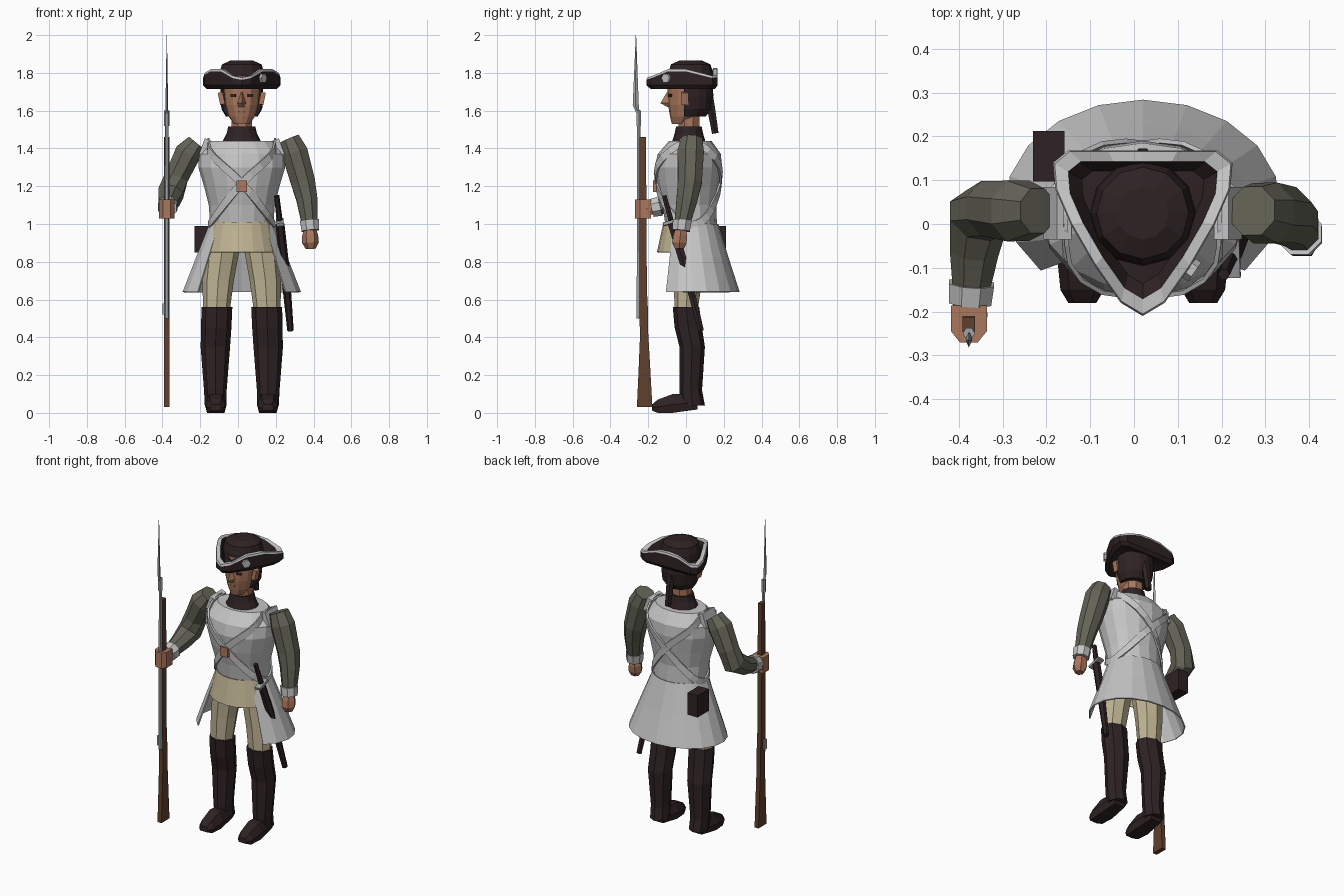
import bpy, bmesh, math
from mathutils import Vector

if "Cube" in bpy.data.objects:
    bpy.data.objects.remove(bpy.data.objects["Cube"])

CX = 0.02  # body centre line


def material(name, rgb):
    m = bpy.data.materials.new(name)
    m.diffuse_color = (*rgb, 1)
    m.use_nodes = True
    m.node_tree.nodes["Principled BSDF"].inputs["Base Color"].default_value = m.diffuse_color
    return m


COAT = material("pale_cloth", (0.56, 0.56, 0.56))
SLEEVE = material("olive_cloth", (0.125, 0.125, 0.095))
CREAM = material("cream_cloth", (0.52, 0.45, 0.29))
DARK = material("dark_leather", (0.028, 0.016, 0.017))
SKIN = material("skin", (0.40, 0.185, 0.11))
WOOD = material("wood", (0.115, 0.05, 0.026))
STEEL = material("steel", (0.36, 0.37, 0.38))


def loft(name, rings, mats, caps=True, closed=True, thick=0, band=None):
    """Skin a list of equal point rings; band(i) picks a material per ring gap."""
    bm = bmesh.new()
    vs = [[bm.verts.new(p) for p in r] for r in rings]
    n = len(vs[0])
    for i in range(len(vs) - 1):
        for j in range(n if closed else n - 1):
            k = (j + 1) % n
            f = bm.faces.new((vs[i][j], vs[i][k], vs[i + 1][k], vs[i + 1][j]))
            f.material_index = band(i) if band else 0
    if caps:
        bm.faces.new(vs[0][::-1])
        bm.faces.new(vs[-1])
    bmesh.ops.recalc_face_normals(bm, faces=bm.faces)
    me = bpy.data.meshes.new(name)
    bm.to_mesh(me)
    bm.free()
    for m in (mats if isinstance(mats, list) else [mats]):
        me.materials.append(m)
    ob = bpy.data.objects.new(name, me)
    bpy.context.collection.objects.link(ob)
    if thick:
        mod = ob.modifiers.new("thickness", "SOLIDIFY")
        mod.thickness = thick
        mod.offset = 0
    return ob


def oval(x, y, z, rx, ry, n=12, a0=0, a1=360):
    full = a1 - a0 == 360
    steps = n if full else n + 1
    angs = [math.radians(a0 + (a1 - a0) * i / n) for i in range(steps)]
    return [Vector((x + rx * math.cos(a), y + ry * math.sin(a), z)) for a in angs]


def tube(name, pts, radii, mat, n=8):
    pts = [Vector(p) for p in pts]
    rings = []
    for i, p in enumerate(pts):
        t = (pts[min(i + 1, len(pts) - 1)] - pts[max(i - 1, 0)]).normalized()
        u = t.cross(Vector((1, 0, 0))).normalized()
        v = t.cross(u)
        rings.append([p + radii[i] * (u * math.cos(a) + v * math.sin(a))
                      for a in [math.tau * (k + 0.5) / n for k in range(n)]])
    return loft(name, rings, mat)


def box(name, c, s, mat, rot=(0, 0, 0)):
    q = [(-.5, -.5), (.5, -.5), (.5, .5), (-.5, .5)]
    ob = loft(name, [[(x * s[0], y * s[1], z * s[2]) for x, y in q] for z in (-.5, .5)], mat)
    ob.location, ob.rotation_euler = c, rot
    return ob


# Torso: z, half width, front y, back y
TORSO = [(0.97, .165, -.105, .165), (1.1, .175, -.125, .16), (1.2, .2, -.15, .175),
         (1.3, .23, -.165, .19), (1.37, .23, -.15, .185), (1.44, .165, -.09, .135)]
loft("coat_body", [oval(CX, (f + b) / 2, z, w, (b - f) / 2, 16) for z, w, f, b in TORSO], COAT)


def torso_point(a, z):
    for lo, hi in zip(TORSO, TORSO[1:]):
        if z <= hi[0]:
            break
    t = (z - lo[0]) / (hi[0] - lo[0])
    w, f, b = [lo[i] + t * (hi[i] - lo[i]) for i in (1, 2, 3)]
    return Vector((CX + (w + .006) * math.cos(a),
                   (f + b) / 2 + ((b - f) / 2 + .006) * math.sin(a), z))


# Coat skirt, open at the front, and waistcoat skirt
loft("coat_skirt", [oval(CX, .05, .64, .31, .23, 14, -42, 222),
                    oval(CX, .04, .82, .24, .182, 14, -43, 223),
                    oval(CX, .03, 1.0, .168, .138, 14, -45, 225)],
     COAT, caps=False, closed=False, thick=.008)
loft("waistcoat_skirt", [oval(CX, .02, .85, .2, .17, 10, 180, 360),
                         oval(CX, .02, 1.01, .16, .135, 10, 180, 360)],
     CREAM, caps=False, closed=False, thick=.008)

# Crossed belts following the torso
for side, label in ((1, "left"), (-1, "right")):
    rows, n = [], 28
    for i in range(n):
        p = []
        for d in (-.02, 0, .02):
            a = math.tau * (i + d) / n
            p.append(torso_point(a if side > 0 else math.pi - a, 1.215 + .22 * math.cos(a)))
        t = (p[2] - p[0]).normalized()
        out = Vector((p[1].x - CX, p[1].y - .02, 0)).normalized()
        w = t.cross(out).normalized() * .02
        rows.append([p[1] - w, p[1] + w])
    loft(label + "_cross_belt", rows + rows[:1], COAT, caps=False, closed=False, thick=.01)
box("belt_plate", (CX, -.165, 1.2), (.055, .018, .06), SKIN)

# Legs, boots, feet and shoulder straps on both sides
for s, label in ((-1, "right"), (1, "left")):
    x = CX + s * .135
    loft(label + "_breeches", [oval(x + s * dx, y, z, rx, ry, 8) for z, dx, y, rx, ry in
         ((.53, 0, .0, .07, .06), (.7, -.01, .01, .083, .075), (.93, -.04, .02, .095, .095))], CREAM)
    loft(label + "_boot", [oval(x + s * dx, (f + b) / 2, z, w, (b - f) / 2, 8) for z, dx, w, f, b in
         ((.04, .003, .058, -.03, .1), (.12, .005, .06, -.035, .085), (.35, .005, .078, -.035, .1),
          (.45, 0, .08, -.06, .085), (.56, -.003, .082, -.07, .07))], DARK)
    loft(label + "_foot", [[(x + s * .003 + u * w, y, z0 + v * (z1 - z0)) for u, v in
         ((-.8, 0), (.8, 0), (1, .45), (.6, 1), (-.6, 1), (-1, .45))] for y, w, z0, z1 in
         ((-.18, .032, .012, .045), (-.15, .05, .0, .07), (-.07, .058, .0, .1),
          (.0, .052, .01, .1), (.06, .045, .018, .08))], DARK)
    box(label + "_shoulder_strap", (CX + s * .195, .025, 1.405), (.035, .12, .09), COAT,
        (0, s * -.35, 0))
    # ears and eyes
    box(label + "_ear", (CX + s * .108, -.005, 1.665), (.026, .035, .065), SKIN, (0, s * .2, 0))
    box(label + "_eye", (CX + s * .045, -.084, 1.68), (.03, .009, .014), DARK, (0, 0, s * .4))

# Arms: left hangs, right is bent forward
tube("left_sleeve", [(.27, .03, 1.45), (.30, .025, 1.38), (.345, .02, 1.22), (.365, .005, 1.13),
                     (.38, -.02, 1.0)], [.06, .075, .069, .06, .045], SLEEVE)
tube("left_cuff", [(.378, -.02, 1.02), (.383, -.026, .965)], [.054, .05], COAT)
tube("left_hand", [(.382, -.026, .98), (.382, -.03, .94), (.384, -.035, .9), (.386, -.035, .868)],
     [.03, .042, .044, .026], SKIN, 6)
tube("right_sleeve", [(-.22, .03, 1.43), (-.265, .03, 1.375), (-.325, .035, 1.25),
                      (-.355, .02, 1.165), (-.365, -.06, 1.12), (-.372, -.15, 1.09)],
     [.055, .075, .068, .072, .06, .045], SLEEVE)
tube("right_cuff", [(-.371, -.135, 1.095), (-.374, -.18, 1.085)], [.056, .052], COAT)
tube("right_wrist", [(-.374, -.17, 1.085), (-.376, -.21, 1.08)], [.036, .042], SKIN, 6)
loft("right_hand", [[(-.377 + u * .041, -.228 + v * .042, z) for u, v in
     ((-1, 1), (-1, -.4), (-.5, -1), (.5, -1), (1, -.4), (1, 1))] for z in (1.03, 1.13)], SKIN)

# Neck, collar and head
loft("collar", [oval(CX, .015, 1.43, .105, .09), oval(CX, .015, 1.48, .08, .075),
                oval(CX, .015, 1.515, .072, .068)], DARK)
tube("neck", [(CX, .015, 1.49), (CX, .015, 1.62)], [.06, .06], SKIN)
loft("head", [oval(CX, y, z, rx, ry) for z, y, rx, ry in
     ((1.53, -.03, .042, .045), (1.57, -.01, .07, .075), (1.63, .005, .09, .1),
      (1.71, .013, .1, .11), (1.78, .015, .1, .11))], SKIN)
loft("nose", [[(CX - w, -.085, z), (CX, y, z), (CX + w, -.085, z)] for z, w, y in
     ((1.62, .02, -.1), (1.64, .024, -.135), (1.70, .008, -.1))], SKIN)
box("mouth", (CX, -.083, 1.594), (.035, .008, .006), WOOD)


# Hair covers the back and sides only
def hair_ring(z, rx, ry):
    return [Vector((p.x, max(p.y, -.01), z)) for p in oval(CX, .02, z, rx, ry, 16)]


loft("hair", [hair_ring(1.57, .085, .085), hair_ring(1.61, .108, .115),
              hair_ring(1.68, .113, .125), hair_ring(1.76, .11, .12)], DARK)
tube("hair_queue", [(CX, .12, 1.67), (CX, .135, 1.6), (CX, .155, 1.48)], [.028, .024, .02], DARK, 6)

# Three-cornered hat: half outline x, y, top edge z
HALF = [(0, -.21, 1.775), (.05, -.18, 1.785), (.11, -.095, 1.82), (.165, .0, 1.82),
        (.2, .08, 1.8), (.205, .14, 1.785), (.17, .168, 1.79), (.08, .168, 1.82)]
BRIM = HALF + [(0, .168, 1.825)] + [(-x, y, z) for x, y, z in HALF[:0:-1]]


def brim(k, z=None, dz=0):
    return [Vector((CX + x * k, .02 + (y - .02) * k, z or (h + dz))) for x, y, h in BRIM]


loft("hat_brim", [brim(.45, 1.735), brim(.9, 1.715), brim(1, 1.735), brim(1, dz=-.012), brim(.98),
                  brim(.83), brim(.68, 1.755), brim(.4, 1.76)], [DARK, COAT],
     band=lambda i: 1 if i in (3, 4) else 0)
loft("hat_crown", [oval(CX, .025, z, r, r) for z, r in
     ((1.74, .122), (1.8, .118), (1.845, .105), (1.865, .06))], DARK)
cockade = loft("cockade", [oval(0, 0, z, .026, .026, 6) for z in (-.008, .008)], COAT)
cockade.location, cockade.rotation_euler = (.132, -.105, 1.772), (math.pi / 2, 0, .95)

# Musket with bayonet
MX = -.377
loft("musket_stock", [[(MX - .014, f, z), (MX + .014, f, z), (MX + .014, b, z), (MX - .014, b, z)]
     for z, f, b in ((.03, -.26, -.178), (.25, -.25, -.19), (.42, -.243, -.2), (.52, -.248, -.2),
                     (.65, -.248, -.207), (1.46, -.246, -.212))], WOOD)
tube("musket_barrel", [(MX, -.25, .5), (MX, -.25, 1.6)], [.013, .01], STEEL, 6)
box("musket_lock", (MX - .013, -.238, .55), (.02, .03, .06), STEEL)
tube("bayonet_socket", [(MX, -.25, 1.52), (MX, -.25, 1.6)], [.014, .014], STEEL, 6)
loft("bayonet_blade", [[(MX - w, m, z), (MX, f, z), (MX + w, m, z), (MX, b, z)] for z, w, f, m, b in
     ((1.58, .006, -.26, -.252, -.245), (1.63, .007, -.282, -.267, -.25),
      (2.0, .0008, -.266, -.265, -.264))], STEEL)

# Sword at the left hip and cartridge box at the right rear
tube("scabbard", [(.222, -.075, 1.0), (.25, .0, .75), (.278, .08, .435)], [.024, .024, .017], DARK, 6)
tube("sword_grip", [(.205, -.115, 1.15), (.22, -.08, 1.02)], [.014, .016], DARK, 6)
box("sword_guard", (.222, -.078, 1.01), (.04, .09, .016), STEEL, (.3, -.1, 0))
box("cartridge_box", (-.195, .155, .92), (.072, .115, .14), DARK)
